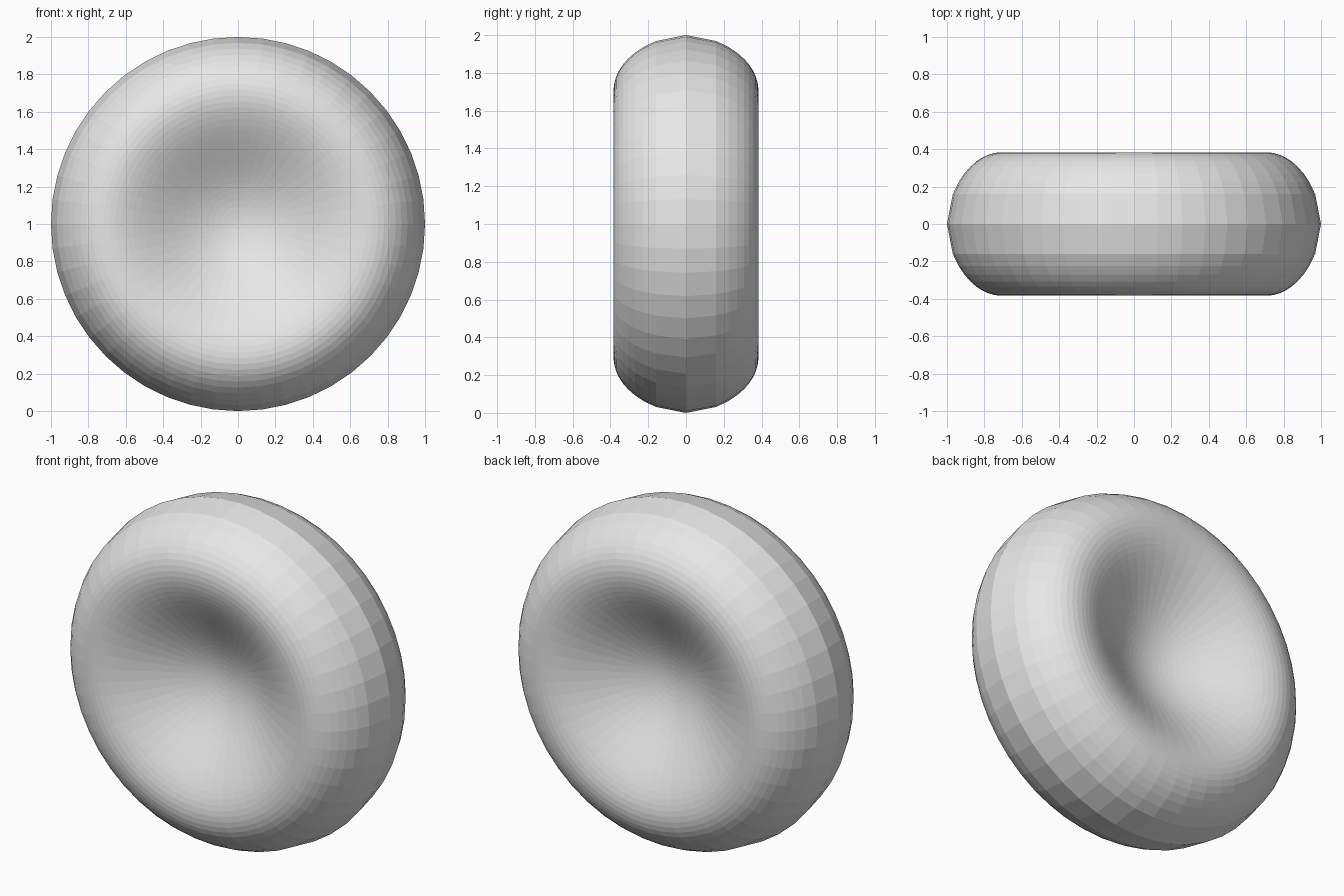
import bpy
import bmesh
import math
from mathutils import Vector

cube = bpy.data.objects.get("Cube")
if cube:
    bpy.data.objects.remove(cube, do_unlink=True)

RINGS = 32
SEGMENTS = 48
THICKNESS = 2.34


def half_depth(r):
    """Dimpled disc profile: thin centre, thick shoulder, rounded rim."""
    return THICKNESS * math.sqrt(max(0, 1 - r * r)) * (
        0.0518 + 0.5007 * r ** 2 - 0.2807 * r ** 4)


# Plain grey surface
grey = bpy.data.materials.new("light_grey")
grey.use_nodes = True
colour = (0.8, 0.8, 0.8, 1)
grey.diffuse_color = colour
grey.node_tree.nodes["Principled BSDF"].inputs["Base Color"].default_value = colour

# Profile from the front centre, around the rim, to the back centre
radii = [i / RINGS for i in range(RINGS + 1)]
profile = [(r, -half_depth(r)) for r in radii]
profile += [(r, half_depth(r)) for r in reversed(radii[:-1])]

# Spin the profile about the y axis
bm = bmesh.new()
verts = [bm.verts.new((r, y, 0)) for r, y in profile]
edges = [bm.edges.new(pair) for pair in zip(verts, verts[1:])]
bmesh.ops.spin(bm, geom=verts + edges, cent=Vector(), axis=Vector((0, 1, 0)),
               angle=math.tau, steps=SEGMENTS, use_merge=False)
bmesh.ops.remove_doubles(bm, verts=bm.verts[:], dist=0.0005)
bmesh.ops.recalc_face_normals(bm, faces=bm.faces[:])
bmesh.ops.translate(bm, verts=bm.verts[:], vec=(0, 0, 1))

mesh = bpy.data.meshes.new("dimpled_disc")
bm.to_mesh(mesh)
bm.free()
mesh.materials.append(grey)
disc = bpy.data.objects.new("dimpled_disc", mesh)
bpy.context.collection.objects.link(disc)
